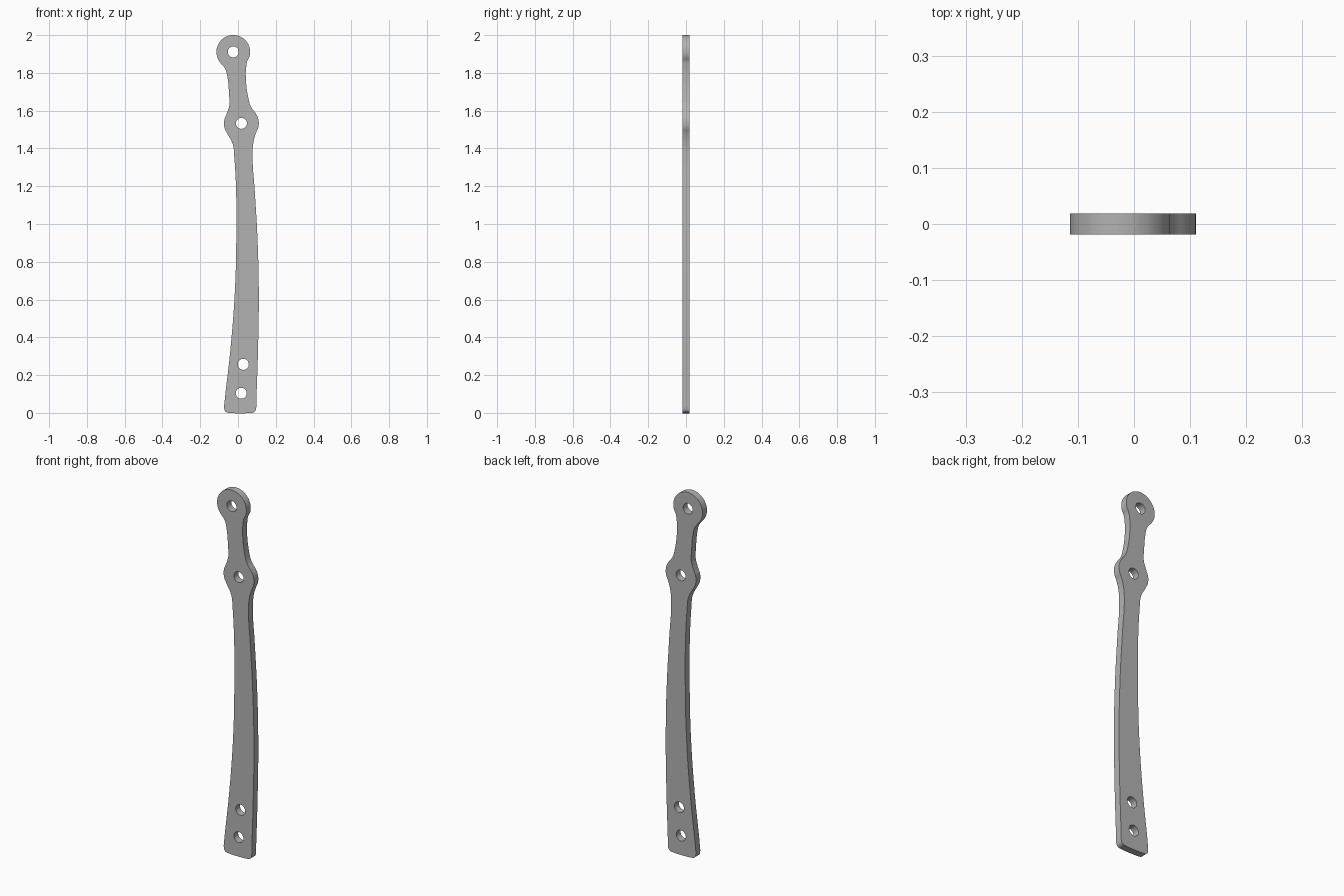
import bpy, bmesh
from math import cos, sin, radians, pi

cube = bpy.data.objects.get("Cube")
if cube:
    bpy.data.objects.remove(cube, do_unlink=True)

THICKNESS = 0.038
HOLE_RADIUS = 0.029
TOP_EYE = (-0.025, 1.911)
MID_EYE = (0.018, 1.533)
HOLES = [TOP_EYE, MID_EYE, (0.028, 0.257), (0.017, 0.104)]


def arc(centre, radius, start, end, count):
    """Points on an arc, angles in degrees."""
    angles = [radians(start + (end - start) * i / (count - 1)) for i in range(count)]
    return [(centre[0] + radius * cos(a), centre[1] + radius * sin(a)) for a in angles]


def add_loop(curve, points):
    """Closed smooth loop through the points."""
    spline = curve.splines.new('BEZIER')
    spline.bezier_points.add(len(points) - 1)
    spline.use_cyclic_u = True
    spline.resolution_u = 5
    for bp, (x, y) in zip(spline.bezier_points, points):
        bp.co = (x, y, 0)
        bp.handle_left_type = bp.handle_right_type = 'AUTO'


# Outline, clockwise from the left of the top eye
outline = arc(TOP_EYE, 0.089, 214, -34, 14)
outline += [(0.044, 1.835), (0.041, 1.79), (0.055, 1.665), (0.068, 1.622)]
outline += arc(MID_EYE, 0.092, 32, -32, 5)
outline += [(0.083, 1.44), (0.077, 1.38), (0.089, 1.17), (0.102, 0.95),
            (0.11, 0.655), (0.106, 0.336)]
# Rounded foot
outline += [(0.097, 0.06)] + arc((0.072, 0.024), 0.024, 0, -90, 4)
outline += arc((-0.049, 0.024), 0.024, -90, -180, 4) + [(-0.071, 0.06)]
outline += [(-0.04, 0.336), (-0.016, 0.655), (-0.009, 0.92), (-0.009, 1.13),
            (-0.02, 1.36), (-0.027, 1.42)]
outline += arc(MID_EYE, 0.092, 215, 150, 5)
outline += [(-0.044, 1.64), (-0.046, 1.67), (-0.058, 1.79), (-0.068, 1.822)]

# Flat profile with bolt holes, extruded to a plate
curve = bpy.data.curves.new("lever_arm", 'CURVE')
curve.dimensions = '2D'
curve.fill_mode = 'BOTH'
curve.extrude = THICKNESS / 2
add_loop(curve, outline)
for hole in HOLES:
    add_loop(curve, arc(hole, HOLE_RADIUS, 0, 315, 8))

arm = bpy.data.objects.new("lever_arm", curve)
bpy.context.collection.objects.link(arm)
arm.rotation_euler.x = pi / 2
bpy.ops.object.select_all(action='DESELECT')
arm.select_set(True)
bpy.context.view_layer.objects.active = arm
bpy.ops.object.convert(target='MESH')
arm = bpy.context.object
bpy.ops.object.transform_apply(location=False, rotation=True, scale=False)

# Weld the caps to the walls
bm = bmesh.new()
bm.from_mesh(arm.data)
bmesh.ops.remove_doubles(bm, verts=bm.verts, dist=0.0001)
bmesh.ops.recalc_face_normals(bm, faces=bm.faces)
bm.to_mesh(arm.data)
bm.free()
bpy.ops.object.shade_smooth_by_angle(angle=radians(35))

# Grey metal
metal = bpy.data.materials.new("grey_metal")
metal.use_nodes = True
colour = (0.45, 0.45, 0.45, 1)
metal.diffuse_color = colour
metal.node_tree.nodes["Principled BSDF"].inputs["Base Color"].default_value = colour
arm.data.materials.clear()
arm.data.materials.append(metal)
